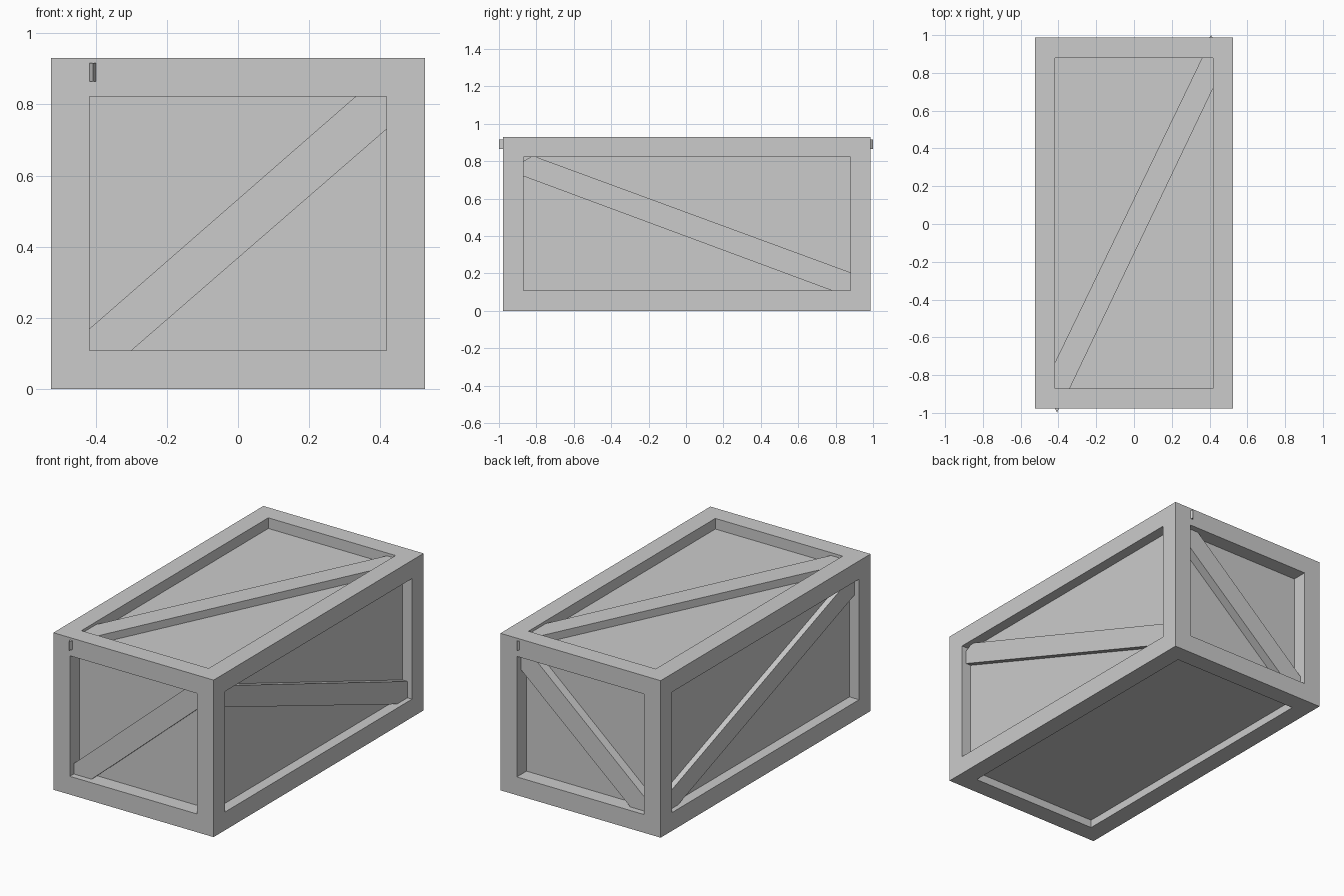
import bpy, bmesh
from mathutils import Vector

if "Cube" in bpy.data.objects:
    bpy.data.objects.remove(bpy.data.objects["Cube"])

HX, Y0, Y1, H = 0.525, -0.978, 0.987, 0.93   # outer box
RIM = 0.108                                  # frame width


def finish(name, bm):
    bmesh.ops.recalc_face_normals(bm, faces=bm.faces[:])
    mesh = bpy.data.meshes.new(name)
    bm.to_mesh(mesh)
    bm.free()
    ob = bpy.data.objects.new(name, mesh)
    bpy.context.collection.objects.link(ob)
    return ob


def prism(name, pts, to3d, a, b):
    """Extrude a 2D outline from level a to level b along the third axis."""
    bm = bmesh.new()
    face = bm.faces.new([bm.verts.new(to3d(u, v, a)) for u, v in pts])
    r = bmesh.ops.extrude_face_region(bm, geom=[face])
    shift = Vector(to3d(0, 0, b)) - Vector(to3d(0, 0, a))
    bmesh.ops.translate(bm, vec=shift,
                        verts=[g for g in r["geom"] if isinstance(g, bmesh.types.BMVert)])
    return finish(name, bm)


# crate body: box with a recessed panel in each of its six sides
bm = bmesh.new()
bmesh.ops.create_cube(bm, size=1)
for v in bm.verts:
    v.co = (v.co.x * 2 * HX, v.co.y * (Y1 - Y0) + (Y0 + Y1) / 2, (v.co.z + 0.5) * H)
bm.normal_update()
panels = bm.faces[:]
bmesh.ops.inset_individual(bm, faces=panels, thickness=RIM, use_even_offset=True)
for f in panels:
    n = f.normal.copy()
    depth = 0.09 if abs(n.y) > 0.5 else 0.063 if n.z > -0.5 else 0.047
    new = bmesh.ops.extrude_discrete_faces(bm, faces=[f])["faces"][0]
    bmesh.ops.translate(bm, vec=-n * depth, verts=new.verts[:])
finish("crate_body", bm)

# diagonal braces, cut to fit the panel openings
ox, oy0, oy1, oz0, oz1 = HX - RIM, Y0 + RIM, Y1 - RIM, RIM, H - RIM
end = [(-ox, 0.17), (-ox, oz0), (-0.30, oz0), (ox, 0.73), (ox, oz1), (0.33, oz1)]
side = [(oy0, 0.72), (0.78, oz0), (oy1, oz0), (oy1, 0.205),
        (-0.80, oz1), (-0.83, oz1), (oy0, 0.80)]
lid = [(-ox, -0.73), (-ox, oy0), (-0.34, oy0), (ox, 0.715), (ox, oy1), (0.36, oy1)]
xz = lambda u, v, w: (u, w, v)
yz = lambda u, v, w: (w, u, v)
xy = lambda u, v, w: (u, v, w)
prism("front_brace", end, xz, Y0 + 0.037, Y0 + 0.092)
prism("back_brace", end, xz, Y1 - 0.037, Y1 - 0.092)
for s, name in ((1, "right"), (-1, "left")):
    prism(name + "_brace", side, yz, s * (HX - 0.03), s * (HX - 0.065))
prism("top_brace", lid, xy, H - 0.017, H - 0.065)

# small wedge catches near the top corner of each end
for s, y, name in ((-1, Y0, "front_catch"), (1, Y1, "back_catch")):
    wedge = [(s * 0.42, y - s * 0.005), (s * 0.407, s * 1.0), (s * 0.397, y - s * 0.005)]
    prism(name, wedge, xy, 0.864, 0.916)
